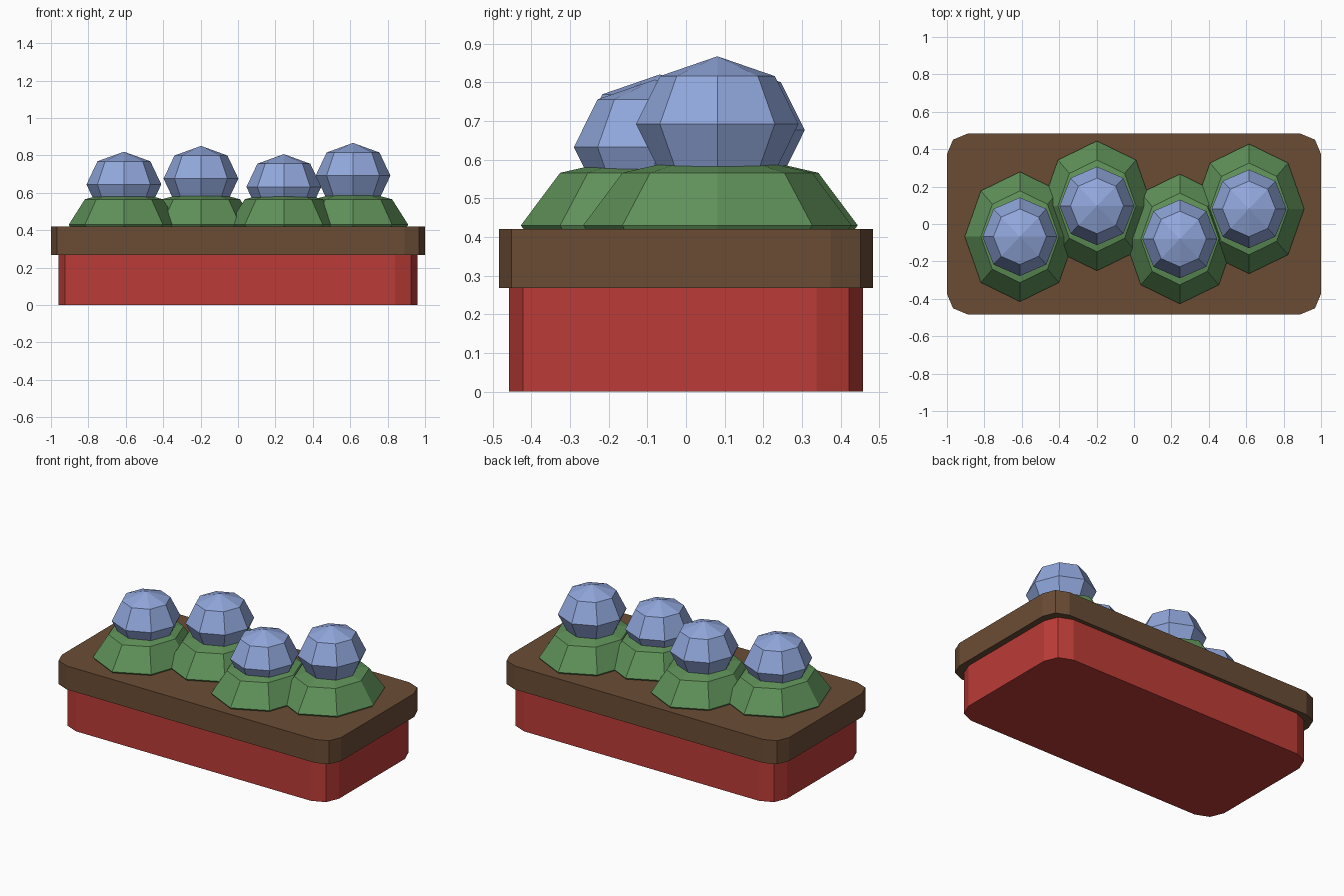
import bpy, bmesh, math

if "Cube" in bpy.data.objects:
    bpy.data.objects.remove(bpy.data.objects["Cube"])


def material(name, rgb):
    m = bpy.data.materials.new(name)
    m.diffuse_color = (*rgb, 1.0)
    m.use_nodes = True
    m.node_tree.nodes["Principled BSDF"].inputs["Base Color"].default_value = m.diffuse_color
    return m


RED = material("red_planter", (0.50, 0.045, 0.038))
BROWN = material("brown_soil", (0.145, 0.073, 0.036))
GREEN = material("green_leaf", (0.115, 0.285, 0.10))
BLUE = material("blue_petal", (0.285, 0.39, 0.72))


def finish(bm, name, mat):
    bmesh.ops.recalc_face_normals(bm, faces=bm.faces[:])
    me = bpy.data.meshes.new(name)
    bm.to_mesh(me)
    bm.free()
    me.materials.append(mat)
    ob = bpy.data.objects.new(name, me)
    bpy.context.collection.objects.link(ob)
    return ob


def rounded_box(name, hx, hy, z0, z1, r, mat):
    """Box whose four upright corners are rounded with two facets."""
    bm = bmesh.new()
    ring = []
    for q, (sx, sy) in enumerate([(1, 1), (-1, 1), (-1, -1), (1, -1)]):
        for k in range(3):
            a = math.pi / 2 * q + math.pi / 4 * k
            ring.append(bm.verts.new((sx * (hx - r) + r * math.cos(a),
                                      sy * (hy - r) + r * math.sin(a), z0)))
    base = bm.faces.new(ring)
    top = bmesh.ops.extrude_face_region(bm, geom=[base])["geom"]
    for v in top:
        if isinstance(v, bmesh.types.BMVert):
            v.co.z = z1
    return finish(bm, name, mat)


def faceted_ball(name, centre, radii, mat):
    """Coarse eight-sided ball with flat faces."""
    bm = bmesh.new()
    bmesh.ops.create_uvsphere(bm, u_segments=8, v_segments=4, radius=1)
    for v in bm.verts:
        v.co = [c + r * p for c, r, p in zip(centre, radii, v.co)]
    return finish(bm, name, mat)


# Planter box and the wider soil slab on it
rounded_box("planter_box", 0.96, 0.457, 0.0, 0.268, 0.12, RED)
rounded_box("soil_slab", 1.0, 0.483, 0.268, 0.42, 0.11, BROWN)

# Four plants: x, y and flower centre height
plants = [(-0.61, -0.068, 0.645), (-0.198, 0.097, 0.676),
          (0.245, -0.08, 0.632), (0.615, 0.081, 0.692)]
for i, (x, y, z) in enumerate(plants, 1):
    faceted_ball(f"leaf_mound_{i}", (x, y, 0.43), (0.295, 0.347, 0.192), GREEN)
    faceted_ball(f"flower_head_{i}", (x, y, z), (0.2, 0.21, 0.175), BLUE)
